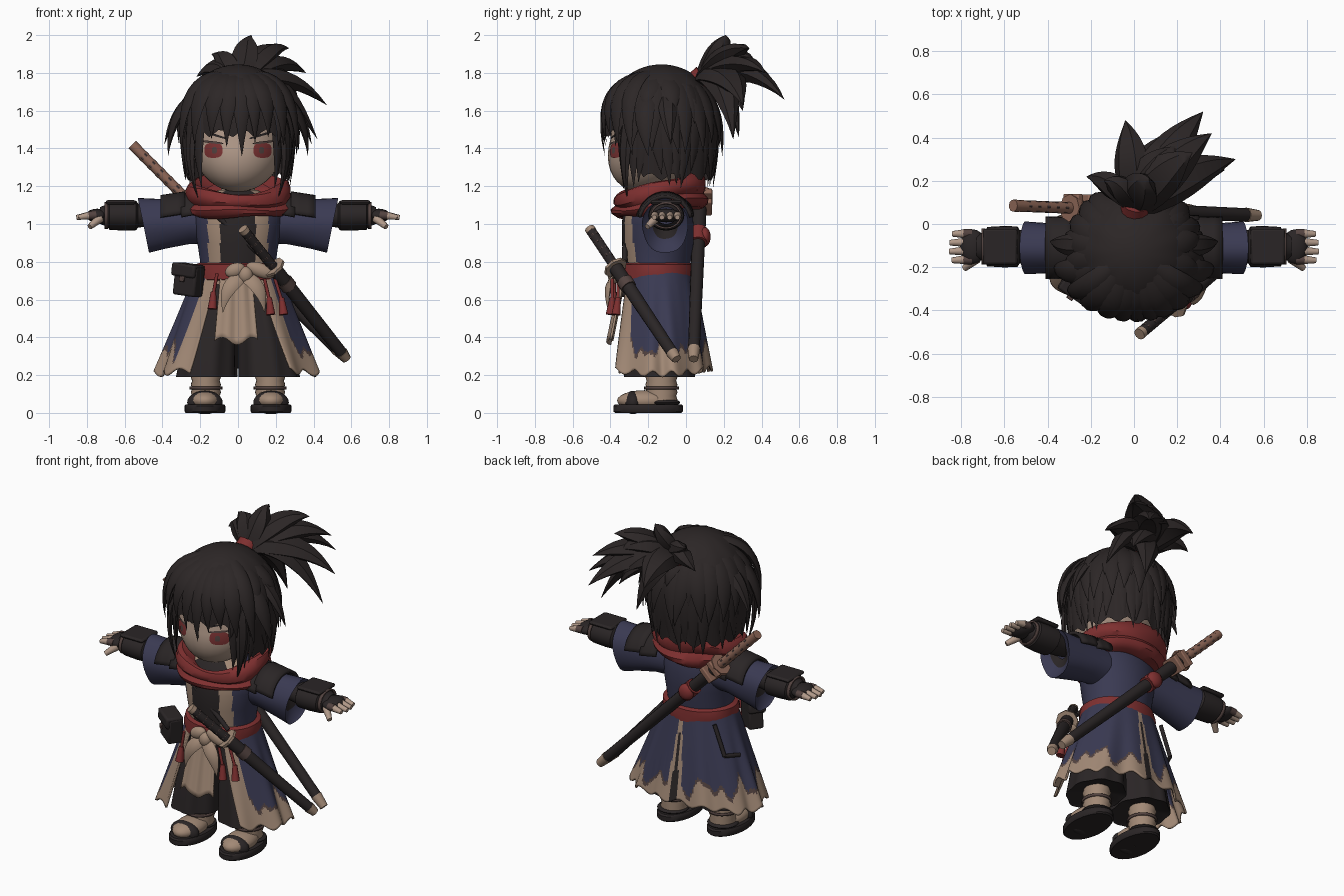
import bpy, bmesh, math, random
from mathutils import Vector, Matrix, Euler

random.seed(4)
if "Cube" in bpy.data.objects:
    bpy.data.objects.remove(bpy.data.objects["Cube"])
sin, cos, pi = math.sin, math.cos, math.pi


def material(name, *rgb):
    m = bpy.data.materials.new(name)
    m.use_nodes = True
    m.diffuse_color = (*rgb, 1)
    m.node_tree.nodes["Principled BSDF"].inputs["Base Color"].default_value = (*rgb, 1)
    return m


HAIR = material("hair black", .025, .0195, .0195)
DARK = material("dark cloth", .023, .0185, .019)
NAVY = material("navy cloth", .042, .042, .085)
RED = material("scarf red", .21, .029, .029)
TAN = material("tan cloth", .36, .25, .18)
SKIN = material("skin", .44, .32, .25)
COPPER = material("copper", .27, .135, .095)
BROWN = material("brown leather", .085, .055, .05)
IRIS = material("eye red", .2, .033, .033)


def finish(name, bm, mats, thick=0, bevel=0):
    bmesh.ops.remove_doubles(bm, verts=bm.verts, dist=1e-5)
    bmesh.ops.recalc_face_normals(bm, faces=bm.faces)
    me = bpy.data.meshes.new(name)
    bm.to_mesh(me)
    bm.free()
    for m in mats:
        me.materials.append(m)
    me.shade_smooth()
    me.set_sharp_from_angle(angle=math.radians(40))
    ob = bpy.data.objects.new(name, me)
    bpy.context.collection.objects.link(ob)
    if thick:
        mod = ob.modifiers.new("thickness", 'SOLIDIFY')
        mod.thickness, mod.offset = thick, 0
    if bevel:
        mod = ob.modifiers.new("bevel", 'BEVEL')
        mod.width, mod.segments = bevel, 2


def surface(name, f, nu, nv, mats, rule=None, closed=True, thick=0):
    """Grid of f(u, v); rule(u, v, centre) picks the material."""
    bm = bmesh.new()
    cols = nu if closed else nu + 1
    rows = [[bm.verts.new(f(i / nu, j / nv)) for i in range(cols)] for j in range(nv + 1)]
    for j in range(nv):
        for i in range(nu):
            k = (i + 1) % cols
            fc = bm.faces.new((rows[j][i], rows[j][k], rows[j + 1][k], rows[j + 1][i]))
            if rule:
                fc.material_index = rule((i + .5) / nu, (j + .5) / nv, fc.calc_center_median())
    finish(name, bm, mats, thick)


def loft(name, rings, mats, n=32, axis='z', wave=None, rule=None, thick=0):
    """Ellipses (c1, c2, position, r1, r2) joined along an axis."""
    def f(u, v):
        c1, c2, h, r1, r2 = rings[round(v * (len(rings) - 1))]
        a = 2 * pi * u
        k = 1 + (wave(a, h) if wave else 0)
        p, q = c1 + r1 * k * sin(a), c2 - r2 * k * cos(a)
        return (p, q, h) if axis == 'z' else (h, p, q)
    surface(name, f, n, len(rings) - 1, mats, rule, True, thick)


def rod(name, a, b, r, mat, r2=None, sides=12):
    a, b = Vector(a), Vector(b)
    bm = bmesh.new()
    m = Matrix.Translation((a + b) / 2) @ (b - a).to_track_quat('Z', 'Y').to_matrix().to_4x4()
    bmesh.ops.create_cone(bm, cap_ends=True, segments=sides, radius1=r,
                          radius2=r if r2 is None else r2, depth=(b - a).length, matrix=m)
    finish(name, bm, [mat])


def box(name, loc, size, mat, rot=(0, 0, 0), bevel=.012):
    bm = bmesh.new()
    bmesh.ops.create_cube(bm, size=1, matrix=Matrix.LocRotScale(Vector(loc), Euler(rot), Vector(size)))
    finish(name, bm, [mat], bevel=bevel)


def ball(name, loc, radii, mat, rot=(0, 0, 0)):
    bm = bmesh.new()
    bmesh.ops.create_uvsphere(bm, u_segments=20, v_segments=12, radius=1,
                              matrix=Matrix.LocRotScale(Vector(loc), Euler(rot), Vector(radii)))
    finish(name, bm, [mat])


def locks(name, items, mat, centre):
    """Tapered curved strands: (start, control, tip, width, thickness)."""
    bm = bmesh.new()
    for p0, p1, p2, w, th in items:
        p0, p1, p2 = Vector(p0), Vector(p1), Vector(p2)
        rows = []
        for j in range(11):
            t = j / 10
            p = p0 * (1 - t) ** 2 + p1 * 2 * t * (1 - t) + p2 * t * t
            tan = ((p1 - p0) * (1 - t) + (p2 - p1) * t).normalized()
            side = tan.cross(p - Vector(centre)).normalized()
            out = side.cross(tan)
            k = max(sin(pi * (.25 + .75 * t)), .01)
            rows.append([bm.verts.new(p + side * w * k * cos(i * pi / 3) + out * th * k * sin(i * pi / 3))
                         for i in range(6)])
        for r, s in zip(rows, rows[1:]):
            for i in range(6):
                bm.faces.new((r[i], r[(i + 1) % 6], s[(i + 1) % 6], s[i]))
        bm.faces.new(rows[0])
        bm.faces.new(rows[-1])
    finish(name, bm, [mat])


# Head: rounded skull with the chin pushed forward
def head_shift(z):
    return -.15 - .3 * max(0, 1.45 - z)


def face_y(x, z):
    return head_shift(z) - .25 * math.sqrt(max(0, 1 - (x / .25) ** 2 - ((z - 1.45) / .28) ** 2))


def head_point(u, v):
    z, r = 1.45 - .28 * cos(pi * v), .25 * sin(pi * v)
    return r * sin(2 * pi * u), head_shift(z) - r * cos(2 * pi * u), z


surface("head", head_point, 32, 20, [SKIN])
rod("neck", (0, -.13, 1.05), (0, -.13, 1.25), .09, SKIN)


def patch(name, cx, cz, w, h, mat, off, tilt=0):
    def f(u, v):
        c, s = cos(2 * pi * u), sin(2 * pi * u)
        x = cx + w * v * math.copysign(abs(c) ** .7, c)
        z = cz + h * v * math.copysign(abs(s) ** .7, s) + tilt * (x - cx)
        return x, face_y(x, z) - off, z
    surface(name, f, 24, 4, [mat])


for s in (-1, 1):
    patch("iris", s * .13, 1.39, .048, .04, IRIS, .004)
    patch("pupil", s * .125, 1.39, .013, .018, BROWN, .007)
    patch("upper_lash", s * .132, 1.432, .055, .006, BROWN, .008, s * .12)
    patch("eyebrow", s * .12, 1.47, .06, .006, DARK, .006, s * .3)


# Hair cap with a high hem over the face
def cap_point(u, v):
    a = 2 * pi * u
    k = min(1, max(0, (cos(a) - .3) / .4))
    hem = 1.25 + .23 * k * k * (3 - 2 * k) + .02 * sin(15 * a)
    z = 1.845 - (1.845 - hem) * v ** 2
    t = min(1, (1.845 - z) / .33)
    r = math.sqrt(max(0, 1 - (1 - t) ** 2.2)) - max(0, 1.45 - z) * .45
    r *= 1 + .025 * v * sin(11 * a)
    return .3 * r * sin(a), -.13 - .3 * r * cos(a), z


surface("hair_cap", cap_point, 72, 20, [HAIR])

strands = []
for x, z, w in ((-.3, 1.37, .05), (-.23, 1.42, .06), (-.14, 1.45, .06), (-.06, 1.41, .055), (.02, 1.36, .055),
                (.09, 1.43, .05), (.16, 1.46, .06), (.24, 1.41, .06), (.31, 1.36, .05)):
    y = -.13 - .3 * math.sqrt(1 - (x / .36) ** 2)
    strands.append(((x * .35, -.2, 1.8), (x * 1.05, y - .075, 1.74), (x, y, z), w, .022))
for layer, (top, low, n) in enumerate(((1.7, 1.23, 24), (1.77, 1.4, 17), (1.81, 1.56, 11))):
    for i in range(n):
        a = .85 + (2 * pi - 1.7) * i / (n - 1)
        r0, r1, r2 = ((.8, 1.06, .93), (.55, 1.12, 1.08), (.2, 1.0, 1.04))[layer]
        a2, z2 = a + random.uniform(-.15, .15), low + random.uniform(-.05, .05)
        pt = lambda r, b, z: (.3 * r * sin(b), -.13 - .3 * r * cos(b), z)
        strands.append((pt(r0, a, top), pt(r1, a, (top * 2 + low) / 3), pt(r2, a2, z2), .055, .02))
for s in (-1, 1):
    strands += [((s * .2, -.28, 1.65), (s * .3, -.35, 1.4), (s * .21, -.31, 1.13), .04, .02),
                ((s * .2, -.2, 1.7), (s * .36, -.24, 1.6), (s * .37, -.2, 1.36), .055, .025),
                ((s * .2, -.1, 1.7), (s * .34, -.1, 1.62), (s * .39, -.08, 1.42), .05, .025)]
locks("hair_strands", strands, HAIR, (0, -.13, 1.5))

# Ponytail fanning back and to the left side
base = Vector((.01, .09, 1.77))
tail = []
for tip, lift, w in (((.07, .21, 2.0), .06, .09), ((.27, .33, 1.93), .1, .1), ((.36, .42, 1.8), .12, .1),
                     ((.47, .3, 1.63), .14, .1), ((.32, .52, 1.66), .16, .1), ((.42, .25, 1.45), .24, .09),
                     ((-.04, .48, 1.72), .14, .09), ((-.22, .22, 1.78), .1, .07), ((.15, .42, 1.74), .14, .1),
                     ((.15, .28, 1.46), .16, .08), ((.2, .36, 1.86), .12, .1), ((-.14, .2, 1.9), .05, .07),
                     ((.26, .3, 1.6), .14, .1)):
    tip = Vector(tip)
    tail.append((base, (base + tip) / 2 + Vector((0, .05, lift)), tip, w, .055))
locks("ponytail", tail, HAIR, (.1, .2, 1.6))
rod("hair_tie", (.005, .06, 1.745), (.01, .1, 1.78), .068, RED)

# Scarf with soft folds, tall at the back and dipping at the front
scarf = ((.55, 1.06), (.92, 1.06), (1.03, 1.08), (1.06, 1.105), (.97, 1.13), (1.03, 1.15),
         (1.04, 1.185), (.98, 1.215), (.88, 1.225), (.6, 1.18))


def scarf_point(u, v):
    k, z = scarf[round(v * 9)]
    a = 2 * pi * u
    k += .03 * sin(4 * a + 7 * v)
    return .275 * k * sin(a), -.14 - .24 * k * cos(a), z - (.025 + .04 * v) * cos(a) + .01 * sin(3 * a + 5 * v)


surface("scarf", scarf_point, 48, 9, [RED])


# Robe: bodice with open lapels
def lapel(u, v, c):
    return 0 if c.y > -.15 or abs(c.x) > .16 else 1 if abs(c.x) > .095 else 2


loft("bodice", [(0, -.15, z, rx, ry) for z, rx, ry in ((.68, .2, .165), (.8, .2, .175), (.9, .215, .19),
     (1, .235, .19), (1.08, .24, .18), (1.14, .2, .16), (1.18, .1, .1))], [NAVY, TAN, DARK], 160, rule=lapel)


# Robe: flared skirt, open at the front, with ragged pale hem and back slit
def skirt_angle(u, v):
    a0 = .5 + .17 * v
    return a0 + (2 * pi - 2 * a0) * u


def skirt_point(u, v):
    a = skirt_angle(u, v)
    fold = 1 + .04 * v * sin(11 * a)
    rx, ry = .215 + .21 * v, .18 + (.075 + .06 * max(0, cos(a))) * v
    z = .76 - (.54 + .015 * sin(17 * a) - .015 * cos(2 * a)) * v
    return rx * fold * sin(a), -.145 + .02 * v - ry * fold * cos(a), z


def skirt_rule(u, v, c):
    a = skirt_angle(u, v)
    back = abs(a - pi)
    if back < .065 * v:
        return 2
    edge = .325 + .035 * sin(9 * a) + .03 * sin(16 * a + 1) + .015 * sin(29 * a)
    if u < .055 or u > .945 or back < .05 + .09 * v or c.z < edge:
        return 1
    return 3 if c.z < edge + .022 else 0


surface("robe_skirt", skirt_point, 180, 44, [NAVY, TAN, DARK, BROWN], skirt_rule, False, .012)
loft("belt", [(0, -.15, z, r, r - .03) for z, r in ((.7, .205), (.705, .228), (.745, .232), (.785, .226), (.795, .2))],
     [RED], 40, wave=lambda a, h: .012 * sin(5 * a + h * 60))


# Front apron, bow and tassels
def apron_point(u, v):
    x = (u - .5) * (.17 + .06 * v) - .01
    return x, -.34 - .07 * v + 1.2 * x * x + .008 * sin(16 * u), .71 - (.33 - .02 * sin(9 * u)) * v


surface("apron", apron_point, 16, 12, [TAN], closed=False, thick=.012)
ball("bow_knot", (.04, -.38, .73), (.04, .035, .045), TAN)
for s, w in ((-1, .055), (1, .08)):
    ball("bow_loop", (.04 + s * w, -.375, .755), (w, .03, .038), TAN, (0, s * .35, 0))
    locks("bow_tail", [((.03, -.38, .72), (.03 + s * .1, -.43, .69), (.03 + s * .11, -.41, .53), .04, .014)],
          TAN, (0, -.1, .6))
for x, y, z in ((-.13, -.38, .63), (.165, -.39, .6), (.23, -.36, .6)):
    rod("tassel_cord", (x * .85, y, z + .11), (x, y, z), .009, RED)
    rod("tassel", (x, y, z + .01), (x * 1.05, y - .01, z - .08), .014, RED, .025)

# Pouch on the right hip
box("pouch", (-.26, -.29, .7), (.14, .09, .16), DARK, (0, .12, -.6))
box("pouch_flap", (-.265, -.295, .755), (.15, .105, .07), DARK, (0, .12, -.6))
box("pouch_clasp", (-.297, -.343, .71), (.03, .015, .03), BROWN, (0, .12, -.6), .004)

# Thin strap hanging behind the right hip
for a, b in (((-.2, .0, .72), (-.27, .0, .54)), ((-.27, .0, .54), (-.305, -.1, .52))):
    rod("hip_strap", a, b, .012, DARK)

for s in (-1, 1):
    # Pleated trousers, wrapped shins and sandals
    loft("trouser_leg", [(s * x, -.14, z, rx, ry) for x, z, rx, ry in
         ((.09, .72, .08, .1), (.12, .55, .115, .14), (.15, .35, .145, .17), (.165, .19, .16, .185),
          (.165, .2, .14, .16), (.165, .22, .03, .03))],
         [DARK], 64, wave=lambda a, h: .03 * math.copysign(abs(sin(8 * a)) ** .5, sin(8 * a)))
    loft("shin_wrap", [(s * .17, -.13, .05 + .02 * i, .073 + .007 * (i % 2), .078 + .007 * (i % 2))
                       for i in range(10)], [TAN], 24)
    loft("shin_band", [(s * .17, -.13, z, .083, .088) for z in (.125, .14)], [BROWN], 24, thick=.008)
    ball("foot", (s * .175, -.22, .065), (.085, .145, .055), TAN)
    ball("sandal_strap", (s * .175, -.28, .055), (.094, .05, .062), DARK)
    ball("heel_strap", (s * .175, -.12, .055), (.092, .09, .02), DARK)
    loft("sandal_sole", [(s * .175, -.2, z, k * .108, k * .185) for z, k in
         ((0, .01), (0, .95), (.008, 1), (.036, 1), (.045, .95), (.045, .01))], [DARK], 32)

    # Wide sleeve with a slanted mouth and a dark core
    sleeve = ((.16, 1.02, .1, .12), (.26, 1.015, .105, .12), (.38, 1, .115, .13), (.5, .99, .122, .145),
              (.485, .99, .112, .133), (.47, 1, .07, .08), (.46, 1.02, .04, .04))

    def sleeve_point(u, v):
        x, z, ry, rz = sleeve[round(v * 6)]
        a = 2 * pi * u
        k = 1 + .02 * sin(5 * a + 9 * x)
        return s * (x - .03 * cos(a) * (x > .45)), -.11 + ry * k * sin(a), z - rz * k * cos(a)

    surface("sleeve", sleeve_point, 40, 6, [NAVY, DARK], lambda u, v, c: int(v > .85))

    # Layered shoulder plates, sloping outward
    for x0, x1, r in ((.19, .3, .147), (.28, .41, .139)):
        surface("shoulder_plate", lambda u, v: (s * (x0 + (x1 - x0) * v), -.11 + r * sin(2.7 * u - 1.35),
                1.025 - .02 * v + r * cos(2.7 * u - 1.35)), 16, 3, [DARK], closed=False, thick=.018)
    # Forearm guard
    loft("forearm", [(-.105, 1.045, s * x, r * 1.2, r) for x, r in
         ((.42, .05), (.5, .06), (.53, .065), (.54, .078), (.6, .08), (.68, .076), (.69, .06), (.73, .045))],
         [DARK], 24, 'x')
    loft("wrist_band", [(-.105, 1.045, s * x, .078, .066) for x in (.688, .706)], [BROWN], 24, 'x', thick=.01)
    box("forearm_plate", (s * .62, -.105, 1.115), (.16, .165, .022), DARK)
    # Hand with bare fingertips
    ball("palm", (s * .745, -.105, 1.045), (.06, .08, .036), DARK)
    for i in range(4):
        y, tip = -.165 + .04 * i, .86 - .012 * abs(i - 1.4)
        rod("finger_glove", (s * .75, y, 1.047), (s * .79, y, 1.045), .022, BROWN)
        rod("finger", (s * .785, y, 1.045), (s * tip, y * 1.02, 1.035), .021, SKIN, .013)
    rod("thumb", (s * .73, -.16, 1.03), (s * .785, -.205, .985), .024, SKIN, .015)


# Swords in scabbards
def sword(name, a, b, guard, grip, wrap, fitting):
    a, b = Vector(a), Vector(b)
    at = lambda t: a.lerp(b, t)
    rod(name + "_pommel", a, at(.025), .028, fitting)
    rod(name + "_grip", at(.02), at(guard), .027, grip)
    for i in range(5):
        t = .05 + (guard - .08) * i / 4
        rod(name + "_grip_wrap", at(t), at(t + .012), .029, wrap, sides=6)
    rod(name + "_guard", at(guard), at(guard + .015), .065, fitting, sides=8)
    rod(name + "_scabbard", at(guard + .015), at(.96), .038, DARK, .031)
    rod(name + "_scabbard_tip", at(.95), b, .034, TAN, .025)
    return at


at = sword("hip_sword", (.025, -.51, .975), (.575, -.05, .285), .29, DARK, BROWN, TAN)
rod("hip_sword_cord", at(.4), at(.45), .043, BROWN)
at = sword("back_sword", (-.56, .085, 1.42), (.575, .04, .285), .23, COPPER, BROWN, COPPER)
for t in (.245, .29):
    box("back_sword_mount", at(t) + Vector((0, .01, 0)), (.1, .11, .035), COPPER, (0, pi / 4 + pi / 2, 0), .006)
rod("back_sword_cord", at(.4), at(.46), .048, RED)
ball("back_sword_knot", at(.43) + Vector((0, .035, 0)), (.05, .03, .05), RED)
rod("chest_strap", (-.13, -.32, 1.06), (.16, -.325, .8), .014, DARK)
